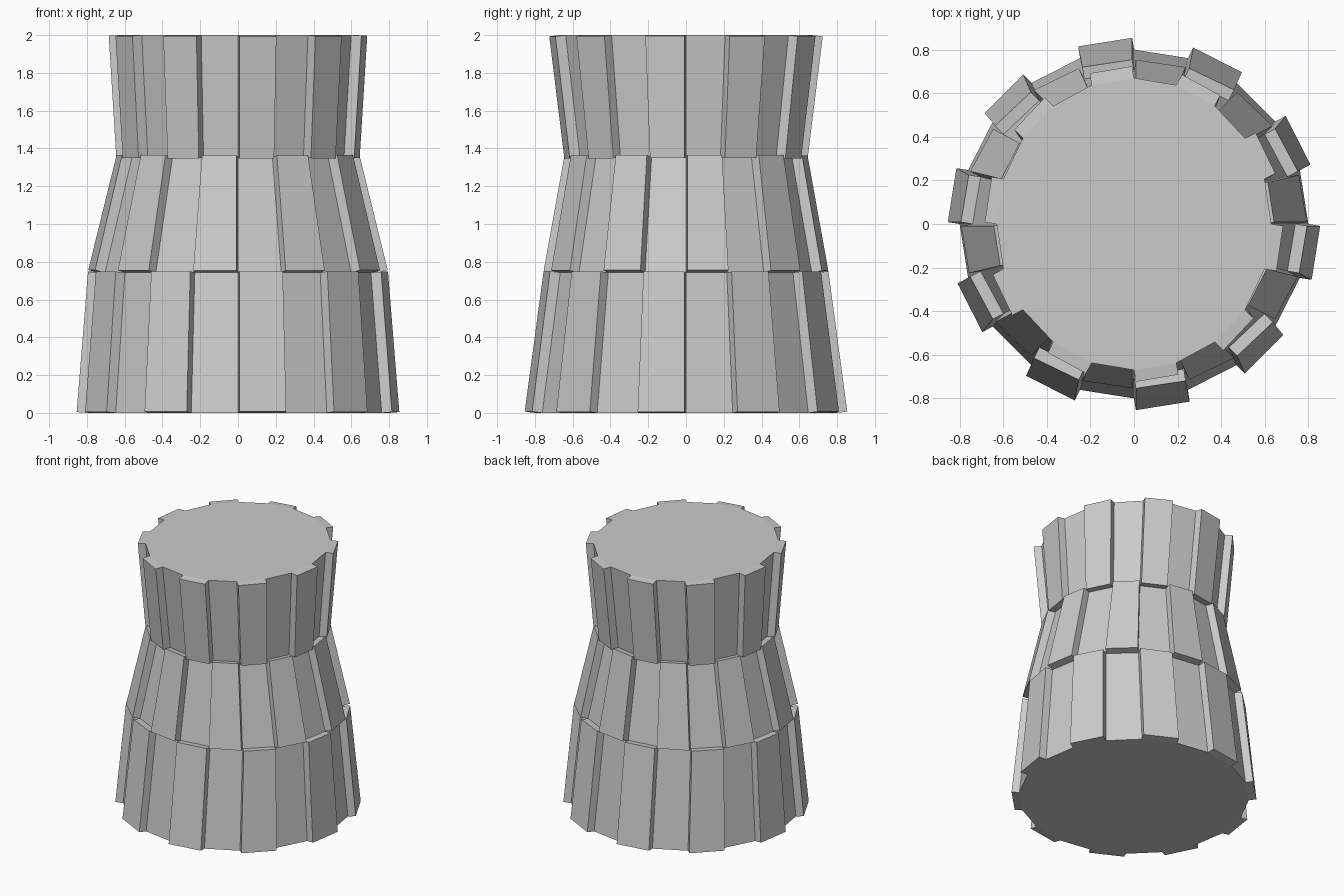
import bpy
import bmesh
from math import cos, sin, tau

cube = bpy.data.objects.get("Cube")
if cube:
    bpy.data.objects.remove(cube)

STAVES = 20
RAISE = 0.055
# Ring profile: half width in x, half width in y, height
RINGS = [(0.80, 0.80, 0.0), (0.74, 0.70, 0.743), (0.59, 0.59, 1.353), (0.63, 0.67, 2.0)]

stone = bpy.data.materials.new("stone_grey")
stone.use_nodes = True
grey = (0.6, 0.6, 0.6, 1.0)
stone.diffuse_color = grey
stone.node_tree.nodes["Principled BSDF"].inputs["Base Color"].default_value = grey

# Waisted core with a flat floor and lid
bm = bmesh.new()
loops = [[bm.verts.new((rx * cos(tau * i / STAVES), ry * sin(tau * i / STAVES), z))
          for i in range(STAVES)] for rx, ry, z in RINGS]
bm.faces.new(reversed(loops[0]))
bm.faces.new(loops[-1])

# Three tiers of staves, raised ones alternating like a checkerboard
raised = []
for tier, (low, high) in enumerate(zip(loops, loops[1:])):
    for i in range(STAVES):
        j = (i + 1) % STAVES
        face = bm.faces.new((low[i], low[j], high[j], high[i]))
        if (i + tier) % 2:
            raised.append(face)
bm.normal_update()

# Push each raised stave out along its own normal
for face in bmesh.ops.extrude_discrete_faces(bm, faces=raised)["faces"]:
    face.normal_update()
    bmesh.ops.translate(bm, verts=face.verts, vec=face.normal * RAISE)
bmesh.ops.recalc_face_normals(bm, faces=bm.faces)

mesh = bpy.data.meshes.new("staved_tower")
bm.to_mesh(mesh)
bm.free()
mesh.materials.append(stone)
tower = bpy.data.objects.new("staved_tower", mesh)
bpy.context.collection.objects.link(tower)
